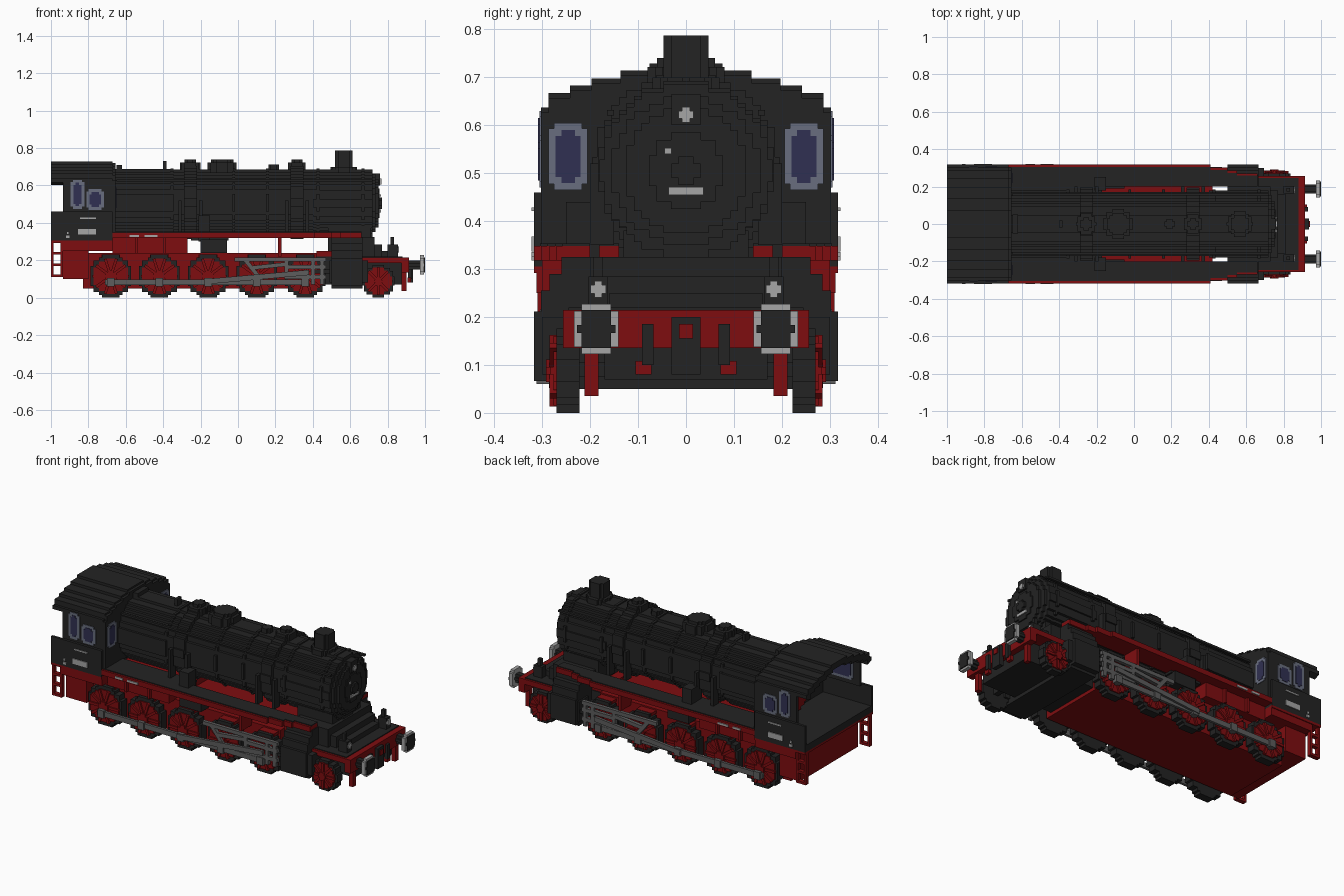
import bpy, bmesh, math
from mathutils import Vector

if "Cube" in bpy.data.objects:
    bpy.data.objects.remove(bpy.data.objects["Cube"], do_unlink=True)

S = 0.0155  # block size of the stepped style


def material(name, rgb):
    m = bpy.data.materials.new(name)
    m.use_nodes = True
    m.diffuse_color = (*rgb, 1)
    b = next(n for n in m.node_tree.nodes if n.type == 'BSDF_PRINCIPLED')
    b.inputs["Base Color"].default_value = (*rgb, 1)
    b.inputs["Roughness"].default_value = 0.8
    return m


BLACK = material("soot black", (0.017, 0.017, 0.017))
RED = material("frame red", (0.21, 0.004, 0.005))
STEEL = material("rod steel", (0.11, 0.11, 0.11))
LIGHT = material("light grey", (0.38, 0.38, 0.38))
FRAME = material("window frame blue grey", (0.14, 0.155, 0.21))
GLASS = material("window dark blue", (0.03, 0.03, 0.085))


def prism(name, pts, axis, a, b, mat, mirror=False):
    """Extrude a 2D outline along an axis from a to b."""
    place = {'x': lambda p: (a, p[0], p[1]), 'y': lambda p: (p[0], a, p[1]),
             'z': lambda p: (p[0], p[1], a)}[axis]
    bm = bmesh.new()
    face = bm.faces.new([bm.verts.new(place(p)) for p in pts])
    ext = bmesh.ops.extrude_face_region(bm, geom=[face])
    step = Vector([(b - a) if c == axis else 0 for c in 'xyz'])
    bmesh.ops.translate(bm, vec=step, verts=[v for v in ext['geom'] if isinstance(v, bmesh.types.BMVert)])
    bmesh.ops.recalc_face_normals(bm, faces=bm.faces)
    me = bpy.data.meshes.new(name)
    bm.to_mesh(me)
    bm.free()
    me.materials.append(mat)
    ob = bpy.data.objects.new(name, me)
    bpy.context.collection.objects.link(ob)
    if mirror:
        md = ob.modifiers.new("both_sides", 'MIRROR')
        md.use_axis = (False, True, False)
        md.use_clip = False
        md.use_mirror_merge = False
    return ob


def box(name, x, y, z, mat, mirror=False):
    return prism(name, [(x[0], y[0]), (x[1], y[0]), (x[1], y[1]), (x[0], y[1])], 'z', z[0], z[1], mat, mirror)


def disc(cu, cv, r, s=S):
    """Circle outline made of square steps."""
    n = max(2, round(2 * r / s))
    h, half, last = 2 * r / n, [], None
    for k in range(n):
        top = r - k * h
        w = max(s, round(math.sqrt(r * r - (top - h / 2) ** 2) / s) * s)
        w = min(w, r)
        if w != last:
            if last is not None:
                half.append((last, top))
            half.append((w, top))
            last = w
    half.append((last, -r))
    return [(cu + u, cv + v) for u, v in half] + [(cu - u, cv + v) for u, v in reversed(half)]


def bar(name, p, q, w, y, mat):
    """Straight bar in the side plane between two points, on both sides."""
    d = (Vector(q) - Vector(p)).normalized()
    n = Vector((-d.y, d.x)) * w / 2
    p, q = Vector(p), Vector(q)
    return prism(name, [p + n, q + n, q - n, p - n], 'y', y[0], y[1], mat, True)


# Boiler, smokebox and bands
prism("boiler", disc(0, 0.51, 0.175), 'x', -0.68, 0.42, BLACK)
prism("firebox", disc(0, 0.505, 0.183), 'x', -0.68, -0.36, BLACK)
prism("smokebox", disc(0, 0.505, 0.18), 'x', 0.40, 0.72, BLACK)
for x in (-0.36, -0.03, 0.15, 0.42, 0.66):
    prism("boiler_band", disc(0, 0.508, 0.184), 'x', x, x + 0.015, BLACK)
for i, (r, x) in enumerate(((0.155, 0.735), (0.13, 0.75), (0.08, 0.757), (0.03, 0.77))):
    prism("smokebox_door_%d" % i, disc(0, 0.505, r), 'x', 0.71, x, BLACK)
box("number_plate", (0.755, 0.764), (-0.037, 0.037), (0.455, 0.471), LIGHT)
box("door_badge", (0.755, 0.764), (-0.045, -0.03), (0.54, 0.553), LIGHT)
box("top_lamp_body", (0.72, 0.76), (-0.03, 0.03), (0.60, 0.665), BLACK)
prism("top_lamp", disc(0, 0.622, 0.016, 0.008), 'x', 0.76, 0.767, LIGHT)
box("boiler_handrail", (-0.65, 0.72), (0.15, 0.165), (0.62, 0.632), BLACK, True)

# Chimney, domes and fittings on top
prism("chimney", disc(0.565, 0, 0.047), 'z', 0.66, 0.787, BLACK)
prism("chimney_base", disc(0.565, 0, 0.07), 'z', 0.64, 0.70, BLACK)
for name, x, r in (("rear_sand_dome", -0.255, 0.055), ("steam_dome", -0.085, 0.08), ("front_sand_dome", 0.315, 0.05)):
    prism(name, disc(x, 0, r), 'z', 0.62, 0.722, BLACK)
    prism(name + "_cap", disc(x, 0, r - 0.02), 'z', 0.72, 0.74, BLACK)
prism("feed_valve", disc(0.19, 0, 0.028), 'z', 0.66, 0.712, BLACK)
box("whistle", (-0.40, -0.382), (-0.02, 0.02), (0.66, 0.73), BLACK)
box("safety_valve", (-0.65, -0.62), (-0.05, 0.05), (0.66, 0.71), BLACK)

# Sand boxes and pipes draped over the boiler sides
for x in (-0.255, 0.315):
    prism("sand_saddle", disc(0, 0.51, 0.195), 'x', x - 0.035, x + 0.035, BLACK)
    for dx in (-0.055, 0.055):
        box("sand_pipe", (x + dx - 0.009, x + dx + 0.009), (0.15, 0.20), (0.35, 0.52), BLACK, True)

# Cab
box("cab_lower_side", (-1, -0.67), (0.302, 0.317), (0.305, 0.46), BLACK, True)
box("cab_upper_side", (-0.935, -0.67), (0.287, 0.302), (0.45, 0.635), BLACK, True)
box("cab_floor", (-1, -0.67), (-0.305, 0.305), (0.305, 0.345), BLACK)
outer = [(0.302, 0.637), (0.287, 0.637), (0.287, 0.667), (0.242, 0.667), (0.242, 0.683), (0.197, 0.683),
         (0.197, 0.698), (0.137, 0.698), (0.137, 0.714), (0.076, 0.714), (0.076, 0.729)]
half_arch = [(0.302, 0.615)] + outer
inner = [(max(y - 0.02, 0.04), z - 0.035) for y, z in outer[1:]]
roof = half_arch + [(-y, z) for y, z in reversed(half_arch)] + [(-y, z) for y, z in inner] + [(y, z) for y, z in reversed(inner)]
prism("cab_roof", roof, 'x', -1, -0.67, BLACK)
wall = [(0.302, 0.345), (0.302, 0.615)] + [(y, z - 0.01) for y, z in outer]
prism("cab_front_wall", wall + [(-y, z) for y, z in reversed(wall)], 'x', -0.685, -0.655, BLACK)
prism("backhead", disc(0, 0.49, 0.14), 'x', -0.72, -0.68, RED)


def window(name, u, v, axis, a, t):
    """Bevelled frame plate with a pane plate on top; one step missing at each corner."""
    for part, g, mat, k in (("frame", 0, FRAME, 1), ("pane", 0.015, GLASS, 1.6)):
        (a0, a1), (b0, b1), c = (u[0] + g, u[1] - g), (v[0] + g, v[1] - g), 0.012
        pts = [(a0 + c, b0), (a1 - c, b0), (a1 - c, b0 + c), (a1, b0 + c), (a1, b1 - c), (a1 - c, b1 - c), (a1 - c, b1),
               (a0 + c, b1), (a0 + c, b1 - c), (a0, b1 - c), (a0, b0 + c), (a0 + c, b0 + c)]
        prism(name + "_" + part, pts, axis, a, a + t * k, mat, True)


window("rear_side_window", (-0.895, -0.822), (0.475, 0.63), 'y', 0.302, 0.004)
window("front_side_window", (-0.81, -0.717), (0.47, 0.58), 'y', 0.302, 0.004)
window("side_window_inside", (-0.895, -0.717), (0.475, 0.60), 'y', 0.287, -0.004)
window("cab_front_window", (0.205, 0.287), (0.465, 0.605), 'x', -0.655, 0.004)
window("cab_front_window_inside", (0.205, 0.287), (0.465, 0.605), 'x', -0.685, -0.004)

# Plates on the cab and running board edge
for x0, x1, z0, z1 in ((-0.855, -0.76, 0.337, 0.368), (-0.845, -0.76, 0.421, 0.428), (-0.92, -0.90, 0.318, 0.332),
                       (-0.915, -0.905, 0.34, 0.352), (-0.58, -0.53, 0.325, 0.336), (-0.50, -0.43, 0.325, 0.336)):
    box("side_plate", (x0, x1), (0.316, 0.322), (z0, z1), LIGHT, True)

# Running boards with dark tread, tapered at the front
board = [(-0.67, 0.317), (0.41, 0.317), (0.41, 0.302), (0.50, 0.302), (0.50, 0.285), (0.55, 0.285), (0.55, 0.27),
         (0.66, 0.27), (0.66, 0.20), (-0.17, 0.20), (-0.17, 0.14), (-0.67, 0.14)]
prism("running_board", board, 'z', 0.318, 0.348, RED, True)
prism("running_board_tread", [(x, y - 0.012 if y > 0.25 else y) for x, y in board], 'z', 0.345, 0.353, BLACK, True)

# Main frame and rear box
box("main_frame", (-0.83, 0.42), (-0.205, 0.205), (0.05, 0.24), RED)
box("front_frame", (0.42, 0.88), (-0.17, 0.17), (0.07, 0.22), BLACK)
box("frame_front_plate", (0.42, 0.50), (-0.165, 0.165), (0.10, 0.25), RED)
box("rear_box", (-0.935, -0.80), (-0.27, 0.27), (0.10, 0.31), RED)
box("cab_underside", (-0.935, -0.67), (-0.312, 0.312), (0.25, 0.31), RED)
box("cab_sill", (-1, -0.67), (-0.317, 0.317), (0.292, 0.307), RED)
box("ash_pan", (-0.67, -0.27), (-0.26, 0.26), (0.235, 0.325), RED)
for x in (-0.55, -0.40):
    box("ash_pan_rib", (x, x + 0.015), (0.26, 0.275), (0.235, 0.32), RED, True)
box("board_bracket", (0.215, 0.232), (0.20, 0.30), (0.22, 0.33), RED, True)
box("pump", (-0.20, -0.06), (0.19, 0.26), (0.24, 0.31), BLACK, True)
box("pump_body", (-0.21, -0.15), (0.18, 0.25), (0.30, 0.44), BLACK, True)
box("pump_bracket", (-0.25, -0.05), (0.19, 0.24), (0.305, 0.325), BLACK, True)

# Rear ladders
for x in (-1, -0.948):
    box("ladder_rail", (x, x + 0.013), (0.285, 0.31), (0.11, 0.30), RED, True)
for z in (0.11, 0.17, 0.23):
    box("ladder_rung", (-0.99, -0.94), (0.285, 0.31), (z, z + 0.014), RED, True)


# Wheels: dark tyre, red centre, raised spokes and hub
def wheel(name, x, r, y0, y1, spokes):
    prism(name + "_tyre", disc(x, r, r), 'y', y0, y1, BLACK, True)
    prism(name + "_centre", disc(x, r, r * 0.82), 'y', y1, y1 + 0.006, RED, True)
    for k in range(spokes):
        t = math.pi * k / spokes
        d = Vector((math.cos(t), math.sin(t))) * r * 0.85
        c = Vector((x, r))
        bar(name + "_spoke", c - d, c + d, 0.015, (y1, y1 + 0.014 + 0.0004 * k), RED)
    prism(name + "_hub", disc(x, r, r * 0.27), 'y', y1, y1 + 0.022, RED, True)


DRIVERS = (-0.68, -0.42, -0.16, 0.10, 0.36)
for x in DRIVERS:
    wheel("driving_wheel", x, 0.115, 0.222, 0.270, 5)
    box("crank_pin", (x - 0.02, x + 0.02), (0.27, 0.312), (0.06, 0.105), STEEL, True)
    box("wheel_guard", (x - 0.05, x + 0.05), (0.20, 0.25), (0.215, 0.232), RED, True)
wheel("leading_wheel", 0.75, 0.088, 0.222, 0.270, 4)
box("leading_axle", (0.735, 0.765), (-0.23, 0.23), (0.075, 0.105), BLACK)

# Rods and valve gear
bar("coupling_rod", (-0.71, 0.082), (0.38, 0.082), 0.03, (0.288, 0.303), STEEL)
bar("main_rod", (-0.18, 0.085), (0.38, 0.135), 0.028, (0.300, 0.316), STEEL)
for p, q in (((-0.02, 0.205), (0.47, 0.205)), ((0.25, 0.165), (0.47, 0.165)), ((0.25, 0.11), (0.47, 0.11)),
             ((0.04, 0.20), (0.12, 0.10)), ((0.26, 0.20), (0.26, 0.10)), ((0.40, 0.20), (0.40, 0.07)),
             ((0.45, 0.20), (0.45, 0.07)), ((0.08, 0.16), (0.27, 0.18))):
    bar("valve_gear", p, q, 0.022, (0.285, 0.305), STEEL)
bar("piston_rod", (0.40, 0.14), (0.51, 0.14), 0.02, (0.26, 0.29), BLACK)

# Cylinder block
cyl = [(0.285, 0.05), (0.285, 0.066), (0.317, 0.066), (0.317, 0.212), (0.302, 0.212), (0.302, 0.255),
       (0.285, 0.255), (0.285, 0.29), (0.26, 0.29), (0.26, 0.325)]
prism("cylinder_block", cyl + [(-y, z) for y, z in reversed(cyl)], 'x', 0.50, 0.665, BLACK)
box("cylinder_cover", (0.49, 0.695), (0.21, 0.30), (0.08, 0.20), BLACK, True)
box("smokebox_saddle", (0.48, 0.71), (-0.13, 0.13), (0.20, 0.38), BLACK)

# Front deck, steps and buffer beam
box("front_deck", (0.66, 0.90), (-0.257, 0.257), (0.185, 0.215), RED)
box("front_deck_tread", (0.66, 0.88), (-0.245, 0.245), (0.212, 0.220), BLACK)
for i, (x, z) in enumerate(((0.73, 0.325), (0.77, 0.285), (0.81, 0.25))):
    box("apron_step_%d" % i, (0.66, x), (-0.20 + 0.02 * i, 0.20 - 0.02 * i), (0.215, z), BLACK)
box("buffer_beam", (0.875, 0.915), (-0.257, 0.257), (0.135, 0.215), RED)
box("rail_guard", (0.875, 0.90), (0.183, 0.212), (0.035, 0.14), RED, True)
box("brake_hose", (0.91, 0.93), (0.068, 0.092), (0.10, 0.185), BLACK, True)
box("brake_hose_end", (0.905, 0.925), (0.072, 0.105), (0.08, 0.108), RED, True)
box("coupling_hook", (0.91, 0.935), (-0.03, 0.03), (0.08, 0.20), BLACK)
box("coupling_pin", (0.93, 0.94), (-0.015, 0.015), (0.155, 0.185), RED)
prism("buffer_stem", disc(0.187, 0.175, 0.025), 'x', 0.91, 0.98, BLACK, True)
prism("buffer_rim", disc(0.187, 0.175, 0.052), 'x', 0.972, 0.994, LIGHT, True)
prism("buffer_face", disc(0.187, 0.175, 0.04), 'x', 0.99, 1.0, BLACK, True)
box("lamp_body", (0.80, 0.855), (0.163, 0.203), (0.215, 0.285), BLACK, True)
box("lamp_chimney", (0.815, 0.835), (0.173, 0.193), (0.28, 0.325), BLACK, True)
prism("lamp_lens", disc(0.183, 0.258, 0.017, 0.008), 'x', 0.855, 0.862, LIGHT, True)
